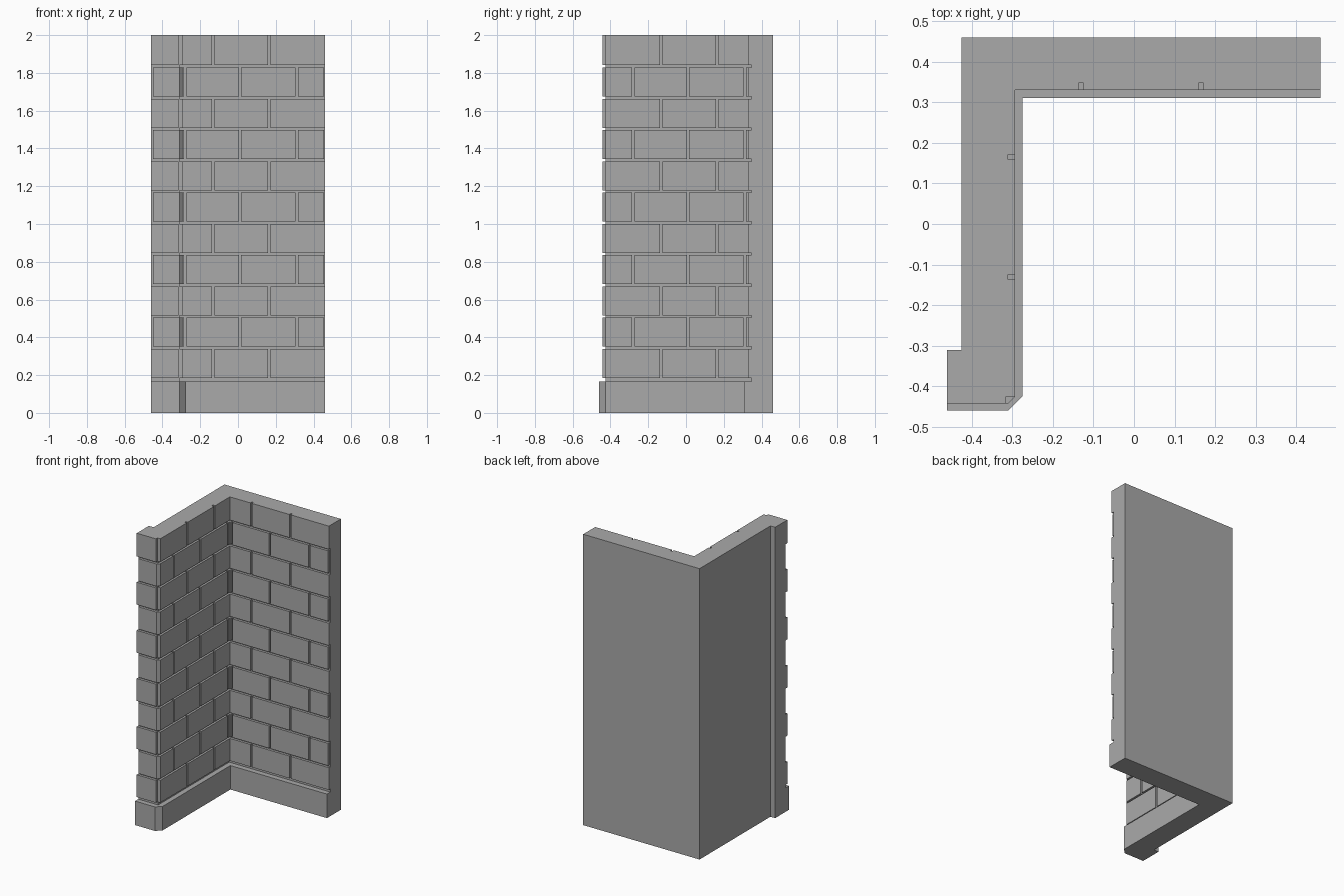
import bpy, bmesh

default = bpy.data.objects.get("Cube")
if default:
    bpy.data.objects.remove(default)

grey = bpy.data.materials.new("stone grey")
grey.use_nodes = True
colour = (0.4, 0.4, 0.4, 1)
grey.diffuse_color = colour
grey.node_tree.nodes["Principled BSDF"].inputs["Base Color"].default_value = colour

TOP, PLINTH, ROWS, GAP = 2.0, 0.165, 11, 0.012
PITCH = 0.1655
WALL_X, WALL_Y, FRONT = -0.31, 0.347, -0.425      # mortar faces
BRICK_X, BRICK_Y, BRICK_F = -0.293, 0.33, -0.442  # brick faces
LEFT, EDGE = -0.461, 0.46


def prism(bm, outline, z0, z1):
    """Extrude a counter-clockwise plan outline from z0 to z1."""
    low = [bm.verts.new((x, y, z0)) for x, y in outline]
    high = [bm.verts.new((x, y, z1)) for x, y in outline]
    bm.faces.new(low[::-1])
    bm.faces.new(high)
    for i in range(len(low)):
        j = (i + 1) % len(low)
        bm.faces.new((low[i], low[j], high[j], high[i]))


def box(bm, x0, x1, y0, y1, z0, z1):
    prism(bm, [(x0, y0), (x1, y0), (x1, y1), (x0, y1)], z0, z1)


def finish(bm, name):
    mesh = bpy.data.meshes.new(name)
    bm.to_mesh(mesh)
    bm.free()
    mesh.materials.append(grey)
    bpy.context.collection.objects.link(bpy.data.objects.new(name, mesh))


def spans(start, joints, end):
    """Brick extents between joints along one course."""
    half = GAP / 2
    starts = [start] + [j + half for j in joints]
    ends = [j - half for j in joints] + [end]
    return zip(starts, ends)


# Back and outer side shared by the wall and the plinth
outer = [(EDGE, EDGE), (-0.425, EDGE), (-0.425, -0.31), (LEFT, -0.31)]

# Mortar wall with the end pier
bm = bmesh.new()
prism(bm, outer + [(LEFT, FRONT), (WALL_X, FRONT), (WALL_X, WALL_Y),
                   (EDGE, WALL_Y)], 0, TOP)
finish(bm, "corner_wall")

# Plinth with a chamfered front corner
bm = bmesh.new()
prism(bm, outer + [(LEFT, -0.46), (WALL_X, -0.46), (-0.275, -0.425),
                   (-0.275, 0.31), (EDGE, 0.31)], 0, PLINTH)
finish(bm, "plinth")

# Brick courses in running bond
back, side, end = bmesh.new(), bmesh.new(), bmesh.new()
for row in range(ROWS):
    z1 = TOP - row * PITCH - (GAP / 2 if row else 0)
    z0 = TOP - (row + 1) * PITCH + GAP / 2
    odd = row % 2
    joints = [-0.279, 0.011, 0.311] if odd else [-0.131, 0.165]
    for a, b in spans(WALL_X, joints, EDGE - 0.006 * odd):
        box(back, a, b, BRICK_Y, WALL_Y, z0, z1)
    for a, b in spans(FRONT, joints, WALL_Y):
        box(side, WALL_X, BRICK_X, a, b, z0, z1)
    if odd:
        # Chamfered corner brick
        prism(end, [(LEFT + GAP, BRICK_F), (WALL_X, BRICK_F), (BRICK_X, FRONT),
                    (LEFT + GAP, FRONT)], z0, z1)
    else:
        box(end, LEFT, -0.315, BRICK_F, FRONT, z0, z1)
finish(back, "back_wall_bricks")
finish(side, "side_wall_bricks")
finish(end, "wall_end_bricks")
